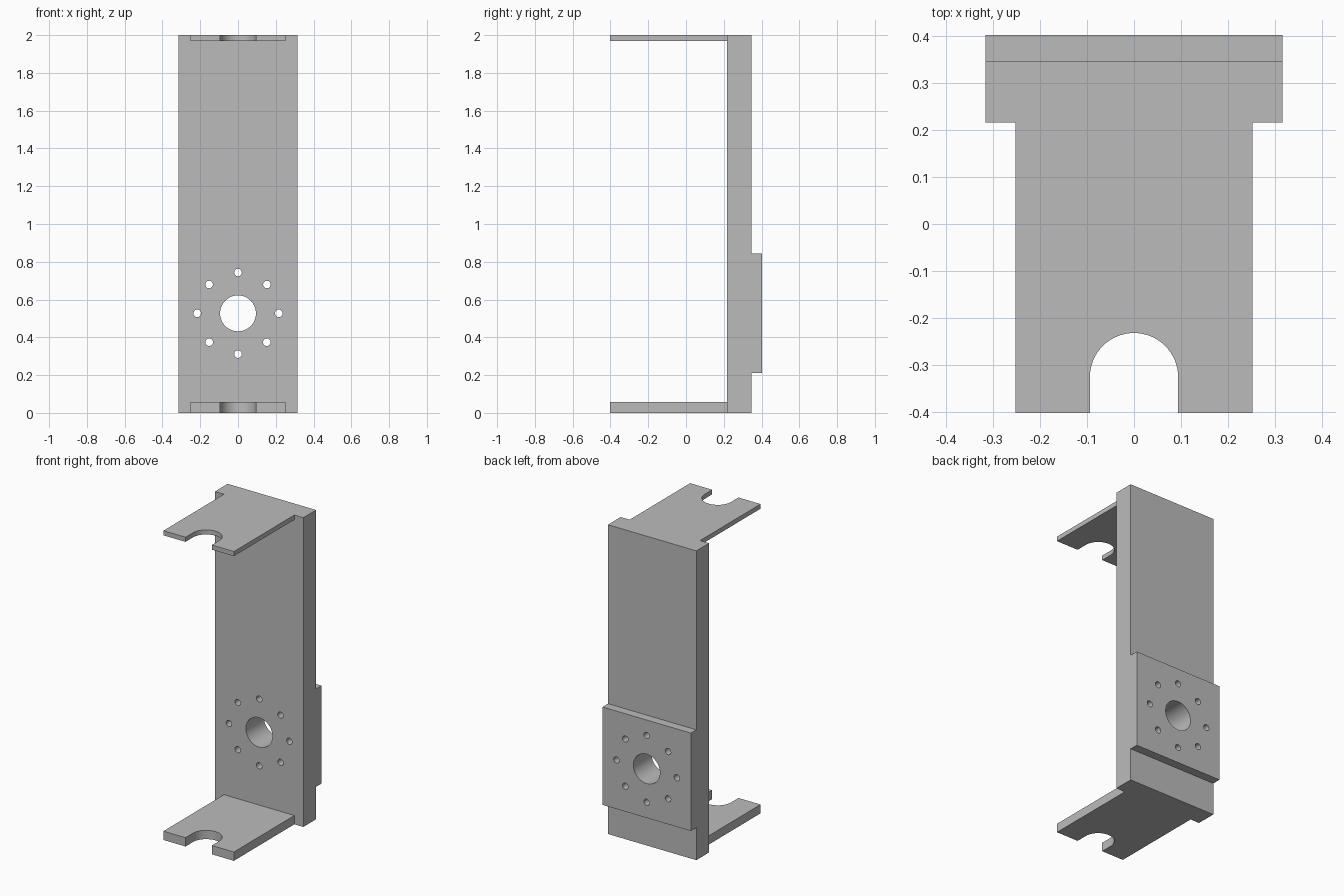
import bpy, bmesh, math
from mathutils import Vector, Matrix

cube = bpy.data.objects.get("Cube")
if cube:
    bpy.data.objects.remove(cube, do_unlink=True)

grey = bpy.data.materials.new("plain grey")
grey.use_nodes = True
colour = (0.5, 0.5, 0.5, 1)
grey.diffuse_color = colour
grey.node_tree.nodes["Principled BSDF"].inputs["Base Color"].default_value = colour


def add_object(name, bm):
    bmesh.ops.recalc_face_normals(bm, faces=bm.faces)
    mesh = bpy.data.meshes.new(name)
    bm.to_mesh(mesh)
    bm.free()
    mesh.materials.append(grey)
    ob = bpy.data.objects.new(name, mesh)
    bpy.context.collection.objects.link(ob)
    return ob


def extrude_profile(name, points, offset):
    """Fill an outline of 3D points and extrude it along offset."""
    bm = bmesh.new()
    face = bm.faces.new([bm.verts.new(p) for p in points])
    result = bmesh.ops.extrude_face_region(bm, geom=[face], use_keep_orig=True)
    moved = [g for g in result["geom"] if isinstance(g, bmesh.types.BMVert)]
    bmesh.ops.translate(bm, verts=moved, vec=offset)
    return add_object(name, bm)


def smooth(ob):
    bpy.ops.object.select_all(action="DESELECT")
    ob.select_set(True)
    bpy.context.view_layer.objects.active = ob
    bpy.ops.object.shade_smooth_by_angle(angle=math.radians(30))


HALF_W, ARM_HALF, SLOT_R = 0.316, 0.252, 0.094
FRONT, PLATE_FRONT, PLATE_BACK, PAD_BACK = -0.402, 0.216, 0.346, 0.402
PAD_LOW, PAD_HIGH = 0.21, 0.843
HOLE_Z = 0.527

# Back plate with its raised mounting pad, as one side profile
side = [(PLATE_FRONT, 0), (PLATE_BACK, 0), (PLATE_BACK, PAD_LOW), (PAD_BACK, PAD_LOW),
        (PAD_BACK, PAD_HIGH), (PLATE_BACK, PAD_HIGH), (PLATE_BACK, 2), (PLATE_FRONT, 2)]
plate = extrude_profile("back_plate", [(-HALF_W, y, z) for y, z in side],
                        Vector((2 * HALF_W, 0, 0)))

# Central bore and ring of eight bolt holes
bm = bmesh.new()
holes = [(0, HOLE_Z, 0.095, 64)]
for i in range(8):
    a = i * math.pi / 4
    holes.append((0.216 * math.cos(a), HOLE_Z + 0.216 * math.sin(a), 0.02, 24))
for x, z, r, n in holes:
    bmesh.ops.create_cone(bm, cap_ends=True, segments=n, radius1=r, radius2=r, depth=1,
                          matrix=Matrix.Translation((x, 0.3, z))
                          @ Matrix.Rotation(math.pi / 2, 4, "X"))
cutter = add_object("hole_cutter", bm)
cutter.hide_render = True
cut = plate.modifiers.new("holes", "BOOLEAN")
cut.operation, cut.solver, cut.object = "DIFFERENCE", "EXACT", cutter
bpy.context.view_layer.objects.active = plate
bpy.ops.object.modifier_apply(modifier=cut.name)
bpy.data.objects.remove(cutter, do_unlink=True)
smooth(plate)

# Thick lower and thin upper arms, each with a round-ended slot
slot_y = -0.326
arc = [(SLOT_R * math.cos(math.pi * i / 32), slot_y + SLOT_R * math.sin(math.pi * i / 32))
       for i in range(33)]
outline = ([(ARM_HALF, PLATE_FRONT), (ARM_HALF, FRONT), (SLOT_R, FRONT)] + arc
           + [(-SLOT_R, FRONT), (-ARM_HALF, FRONT), (-ARM_HALF, PLATE_FRONT)])
for name, low, high in (("lower_arm", 0, 0.057), ("upper_arm", 1.97, 2)):
    smooth(extrude_profile(name, [(x, y, low) for x, y in outline],
                           Vector((0, 0, high - low))))
